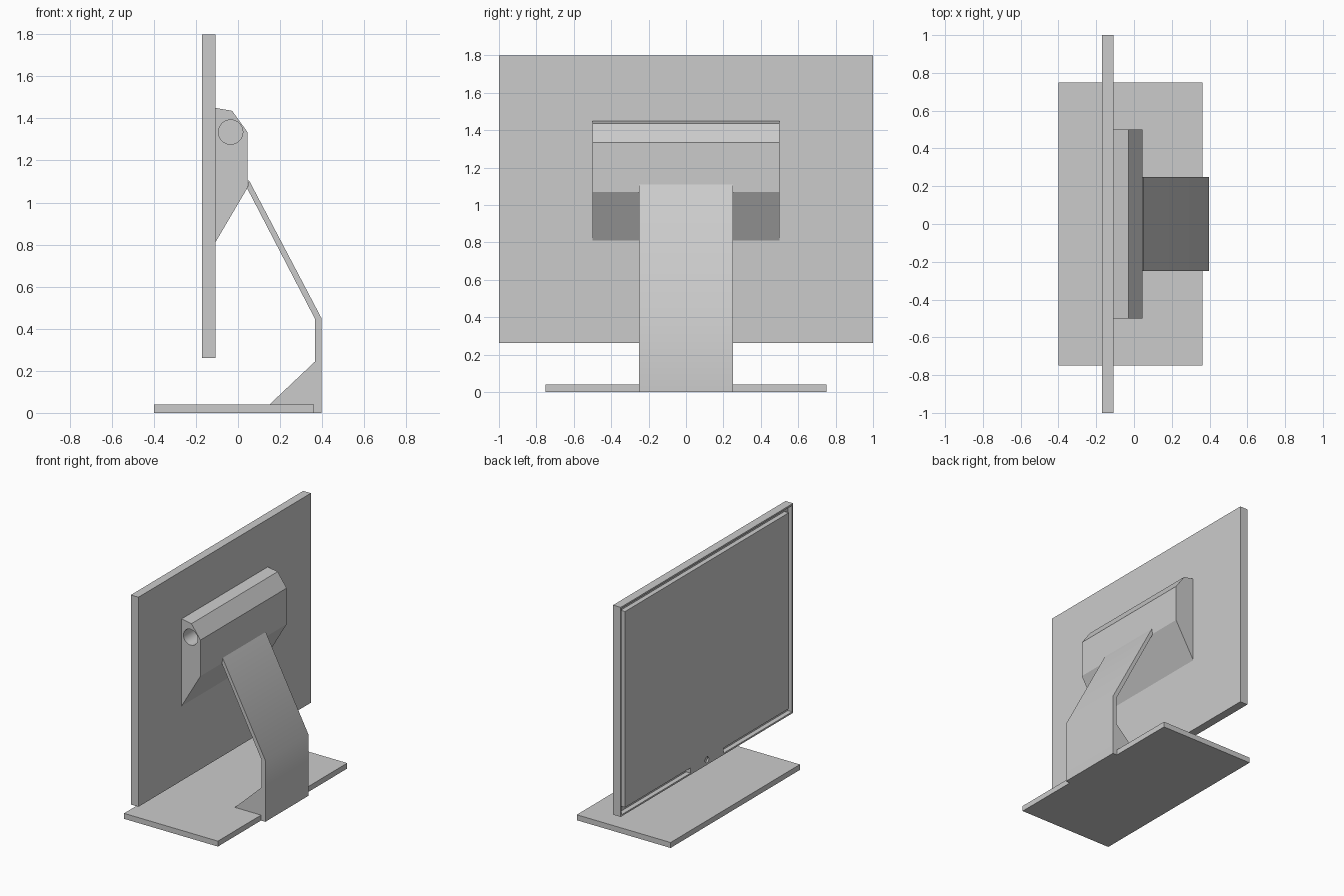
import bpy, bmesh, math

if "Cube" in bpy.data.objects:
    bpy.data.objects.remove(bpy.data.objects["Cube"], do_unlink=True)

grey = bpy.data.materials.new("light_grey")
grey.use_nodes = True
grey.diffuse_color = (0.6, 0.6, 0.6, 1)
grey.node_tree.nodes["Principled BSDF"].inputs["Base Color"].default_value = (0.6, 0.6, 0.6, 1)


def prism(name, profile, axis, lo, hi):
    """Extrude a closed (a, z) outline along the x or y axis from lo to hi."""
    bm = bmesh.new()
    place = (lambda a, z: (lo, a, z)) if axis == "x" else (lambda a, z: (a, lo, z))
    face = bm.faces.new([bm.verts.new(place(a, z)) for a, z in profile])
    grown = bmesh.ops.extrude_face_region(bm, geom=[face])["geom"]
    step = (hi - lo, 0, 0) if axis == "x" else (0, hi - lo, 0)
    bmesh.ops.translate(bm, vec=step, verts=[v for v in grown if isinstance(v, bmesh.types.BMVert)])
    bmesh.ops.recalc_face_normals(bm, faces=bm.faces)
    mesh = bpy.data.meshes.new(name)
    bm.to_mesh(mesh)
    bm.free()
    mesh.materials.append(grey)
    obj = bpy.data.objects.new(name, mesh)
    bpy.context.collection.objects.link(obj)
    return obj


def rect(a0, a1, z0, z1):
    return [(a0, z0), (a1, z0), (a1, z1), (a0, z1)]


def circle(a, z, r, n):
    return [(a + r * math.cos(math.tau * i / n), z + r * math.sin(math.tau * i / n)) for i in range(n)]


def activate(obj):
    bpy.ops.object.select_all(action="DESELECT")
    obj.select_set(True)
    bpy.context.view_layer.objects.active = obj


def cut(obj, cutter):
    cutter.hide_render = True
    mod = obj.modifiers.new("cut", "BOOLEAN")
    mod.operation, mod.solver, mod.object = "DIFFERENCE", "EXACT", cutter
    activate(obj)
    bpy.ops.object.modifier_apply(modifier=mod.name)
    bpy.data.objects.remove(cutter, do_unlink=True)


# Screen slab, with a groove around the panel that stops at the chin
front, back, bottom, top = -0.17, -0.108, 0.262, 1.8
screen = prism("screen", rect(-1, 1, bottom, top), "x", front, back)
rim, inset, chin = 0.012, 0.05, 0.19
half = [(chin, bottom + rim), (1 - rim, bottom + rim), (1 - rim, top - rim)]
inner = [(1 - inset, top - inset), (1 - inset, bottom + inset), (chin, bottom + inset)]
mirror = lambda pts: [(-y, z) for y, z in reversed(pts)]
groove = half + mirror(half) + mirror(inner) + inner
cut(screen, prism("groove_cutter", groove, "x", front - 0.05, front + 0.035))

# Small round power button recess on the chin
cut(screen, prism("button_cutter", circle(0, 0.3, 0.022, 20), "x", front - 0.05, front + 0.012))

# Housing behind the screen, with a round socket in one end
housing = prism("rear_housing", [(back, 0.81), (0.045, 1.07), (0.045, 1.335),
                                 (-0.028, 1.436), (back, 1.45)], "y", -0.5, 0.5)
cut(housing, prism("socket_cutter", circle(-0.035, 1.335, 0.058, 40), "y", -0.6, -0.2))

# Bent stand arm with its wedge foot
arm = prism("stand_arm", [(0.045, 1.065), (0.05, 1.11), (0.397, 0.45), (0.397, 0), (0.362, 0),
                          (0.362, 0.04), (0.15, 0.04), (0.367, 0.245), (0.367, 0.445)],
            "y", -0.25, 0.25)

# Base plate
base = prism("base_plate", rect(-0.4, 0.362, 0, 0.04), "y", -0.75, 0.75)

for obj in (screen, housing, arm, base):
    activate(obj)
    bpy.ops.object.shade_smooth_by_angle(angle=math.radians(30))
